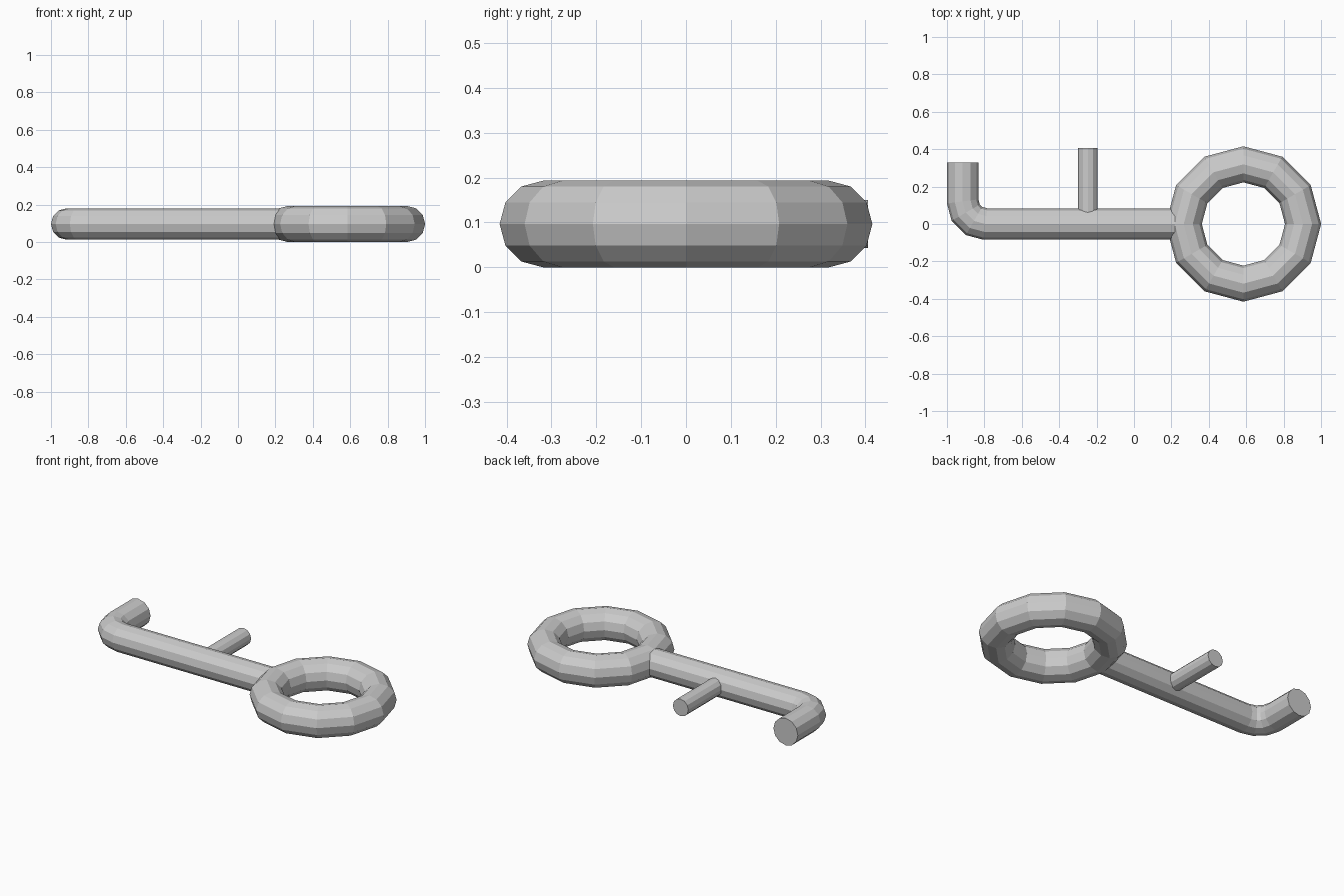
import bpy, bmesh
from math import sin, cos, pi, radians
from mathutils import Vector

if "Cube" in bpy.data.objects:
    bpy.data.objects.remove(bpy.data.objects["Cube"])

Z = 0.0965      # height of every centre line
SIDES = 12


def tube(name, path, radius):
    """Capped 12-sided tube along a flat path, mitred at each corner."""
    pts = [Vector((x, y, Z)) for x, y in path]
    up = Vector((0, 0, 1))
    bm = bmesh.new()
    rings = []
    for i, p in enumerate(pts):
        a = (p - pts[i - 1]).normalized() if i else None
        b = (pts[i + 1] - p).normalized() if i < len(pts) - 1 else None
        a, b = a or b, b or a
        side = (a + b).normalized().cross(up)
        stretch = 1 / cos(a.angle(b) / 2)
        rings.append([bm.verts.new(p + radius * (
            side * cos(2 * pi * k / SIDES) * stretch
            + up * sin(2 * pi * k / SIDES))) for k in range(SIDES)])
    for r, s in zip(rings, rings[1:]):
        for k in range(SIDES):
            n = (k + 1) % SIDES
            bm.faces.new((r[k], r[n], s[n], s[k]))
    bm.faces.new(rings[0])
    bm.faces.new(rings[-1])
    bmesh.ops.recalc_face_normals(bm, faces=bm.faces)
    mesh = bpy.data.meshes.new(name)
    bm.to_mesh(mesh)
    bm.free()
    obj = bpy.data.objects.new(name, mesh)
    bpy.context.collection.objects.link(obj)
    return obj


# ring handle
bpy.ops.mesh.primitive_torus_add(
    major_segments=12, minor_segments=SIDES, major_radius=0.319,
    minor_radius=0.0965, location=(0.585, 0, Z))
bpy.context.object.name = "ring_handle"

# shaft with the bent end
bend = [(-0.795 - 0.121 * cos(radians(t)), 0.121 - 0.121 * sin(radians(t)))
        for t in (0, 30, 60, 90)]
tube("shaft", [(-0.916, 0.33)] + bend + [(0.24, 0)], 0.084)

# side peg
tube("side_peg", [(-0.247, 0.02), (-0.247, 0.406)], 0.053)
